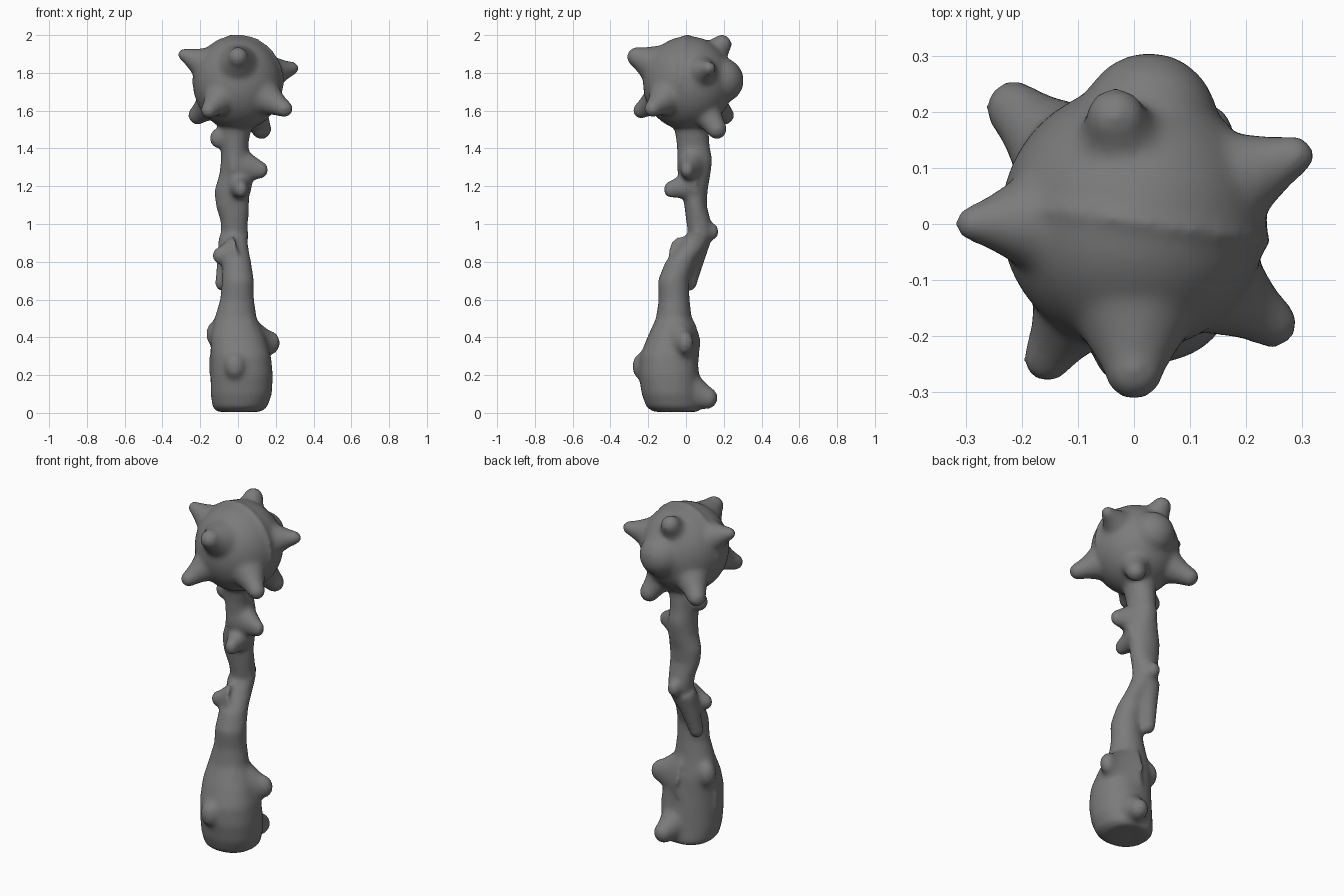
import bpy, bmesh, math
from mathutils import Vector, Matrix

bm = bmesh.new()
SEG = 28


def loft(rings):
    """Skin a closed solid over a list of rings of points."""
    loops = [[bm.verts.new((p[0], p[1], max(p[2], 0.004))) for p in r] for r in rings]
    n = len(loops[0])
    for a, b in zip(loops, loops[1:]):
        for i in range(n):
            j = (i + 1) % n
            bm.faces.new((a[i], a[j], b[j], b[i]))
    bm.faces.new(loops[0][::-1])
    bm.faces.new(loops[-1])


def ellipse(z, x0, x1, y0, y1, power=1.0):
    out = []
    for k in range(SEG):
        a = 2 * math.pi * k / SEG
        c, s = math.cos(a), math.sin(a)
        c = math.copysign(abs(c) ** power, c)
        s = math.copysign(abs(s) ** power, s)
        out.append(Vector(((x0 + x1) / 2 + (x1 - x0) / 2 * c, (y0 + y1) / 2 + (y1 - y0) / 2 * s, z)))
    return out


def spike(base, tip, r_base, r_tip, flare=1.3, stretch=1.0):
    """Flared thorn with a rounded end; stretch makes it taller in z."""
    base, tip = Vector(base), Vector(tip)
    axis = tip - base
    length = axis.length
    rot = axis.to_track_quat('Z', 'Y').to_matrix()
    body = max(length - r_tip, length * 0.4)
    prof = [(body * t / 10, r_tip + (r_base - r_tip) * (1 - t / 10) ** flare) for t in range(11)]
    prof += [(body + (length - body) * math.sin(a), r_tip * math.cos(a)) for a in (0.4, 0.8, 1.15, 1.4)]
    rings = []
    for d, r in prof:
        ring = []
        for k in range(SEG):
            a = 2 * math.pi * k / SEG
            off = rot @ Vector((r * math.cos(a), r * math.sin(a), 0))
            off.z *= stretch
            ring.append(base + axis.normalized() * d + off)
        rings.append(ring)
    loft(rings)


# Gnarled handle: z, x min, x max, y min, y max
handle = [
    (0.005, -0.11, 0.12, -0.17, 0.07), (0.03, -0.135, 0.155, -0.21, 0.08),
    (0.10, -0.145, 0.18, -0.235, 0.075), (0.20, -0.145, 0.185, -0.25, 0.07),
    (0.30, -0.145, 0.175, -0.245, 0.06), (0.40, -0.145, 0.145, -0.205, 0.05),
    (0.50, -0.125, 0.10, -0.16, 0.03), (0.60, -0.095, 0.085, -0.145, 0.02),
    (0.70, -0.085, 0.085, -0.15, 0.015), (0.80, -0.08, 0.07, -0.11, 0.05),
    (0.88, -0.08, 0.055, -0.04, 0.11), (0.95, -0.085, 0.05, 0.01, 0.145),
    (1.02, -0.095, 0.055, 0.0, 0.13), (1.10, -0.12, 0.06, -0.01, 0.11),
    (1.18, -0.125, 0.06, -0.02, 0.115), (1.26, -0.10, 0.065, -0.03, 0.13),
    (1.34, -0.09, 0.06, -0.045, 0.14), (1.42, -0.09, 0.055, -0.05, 0.125),
    (1.50, -0.10, 0.07, -0.06, 0.12), (1.58, -0.10, 0.10, -0.08, 0.12)]
loft([ellipse(*h, power=0.9 if h[0] < 0.45 else 1.0) for h in handle])

# Handle knots: base, tip, base radius, tip radius, flare, z stretch
knots = [
    ((0.04, -0.05, 0.36), (0.22, 0.01, 0.375), 0.14, 0.045, 1.2, 1.4),
    ((-0.02, -0.06, 0.40), (-0.165, -0.01, 0.43), 0.12, 0.055, 1.1, 1.4),
    ((0.0, -0.08, 0.25), (-0.02, -0.285, 0.245), 0.16, 0.06, 1.1, 1.3),
    ((0.03, -0.06, 0.14), (0.075, 0.165, 0.06), 0.15, 0.055, 1.2, 1.1),
    ((-0.04, 0.07, 0.92), (-0.09, 0.01, 0.645), 0.065, 0.04, 1.2, 1.0),
    ((-0.02, -0.02, 0.84), (-0.135, -0.055, 0.83), 0.08, 0.035, 1.2, 1.3),
    ((-0.02, 0.05, 0.95), (-0.02, 0.175, 0.965), 0.08, 0.04, 1.2, 1.2),
    ((0.0, 0.05, 1.21), (0.02, -0.12, 1.175), 0.08, 0.038, 1.2, 1.2),
    ((-0.02, 0.04, 1.31), (0.16, 0.0, 1.28), 0.095, 0.036, 1.1, 1.3),
    ((-0.01, 0.03, 1.48), (-0.15, 0.02, 1.44), 0.08, 0.045, 1.2, 1.2)]

# Head thorns
thorns = [
    ((0, 0.01, 1.77), (-0.318, 0.0, 1.91), 0.22, 0.035, 1.15),
    ((0, 0.01, 1.77), (0.32, 0.135, 1.83), 0.225, 0.038, 1.2),
    ((0, 0.01, 1.77), (0.0, -0.31, 1.905), 0.23, 0.055, 1.05),
    ((0, 0.03, 1.77), (-0.04, 0.225, 1.99), 0.2, 0.055, 1.2),
    ((0, 0.0, 1.76), (0.045, 0.305, 1.76), 0.25, 0.125, 0.95),
    ((-0.02, -0.02, 1.74), (-0.175, -0.272, 1.58), 0.21, 0.045, 1.4),
    ((0.02, -0.02, 1.74), (0.28, -0.2, 1.59), 0.22, 0.047, 1.4),
    ((-0.02, 0.03, 1.73), (-0.247, 0.235, 1.55), 0.21, 0.052, 1.4),
    ((0.02, 0.03, 1.71), (0.145, 0.19, 1.46), 0.18, 0.055, 1.5)]
for k in knots + thorns:
    spike(*k)

# Head ball
bmesh.ops.create_icosphere(bm, subdivisions=4, radius=1.0,
                           matrix=Matrix.Translation((0, 0.01, 1.745)) @ Matrix.Diagonal((0.238, 0.238, 0.25, 1)))

bmesh.ops.recalc_face_normals(bm, faces=bm.faces)
mesh = bpy.data.meshes.new("spiked_club")
bm.to_mesh(mesh)
bm.free()
club = bpy.data.objects.new("spiked_club", mesh)
bpy.context.collection.objects.link(club)

# Dark grey surface
dark = bpy.data.materials.new("dark_grey")
dark.diffuse_color = (0.2, 0.2, 0.2, 1)
mesh.materials.append(dark)

# Fuse everything into one soft organic skin
fuse = club.modifiers.new("fuse", 'REMESH')
fuse.mode = 'VOXEL'
fuse.voxel_size = 0.011
fuse.use_smooth_shade = True
soft = club.modifiers.new("soften", 'SMOOTH')
soft.factor = 0.5
soft.iterations = 18
